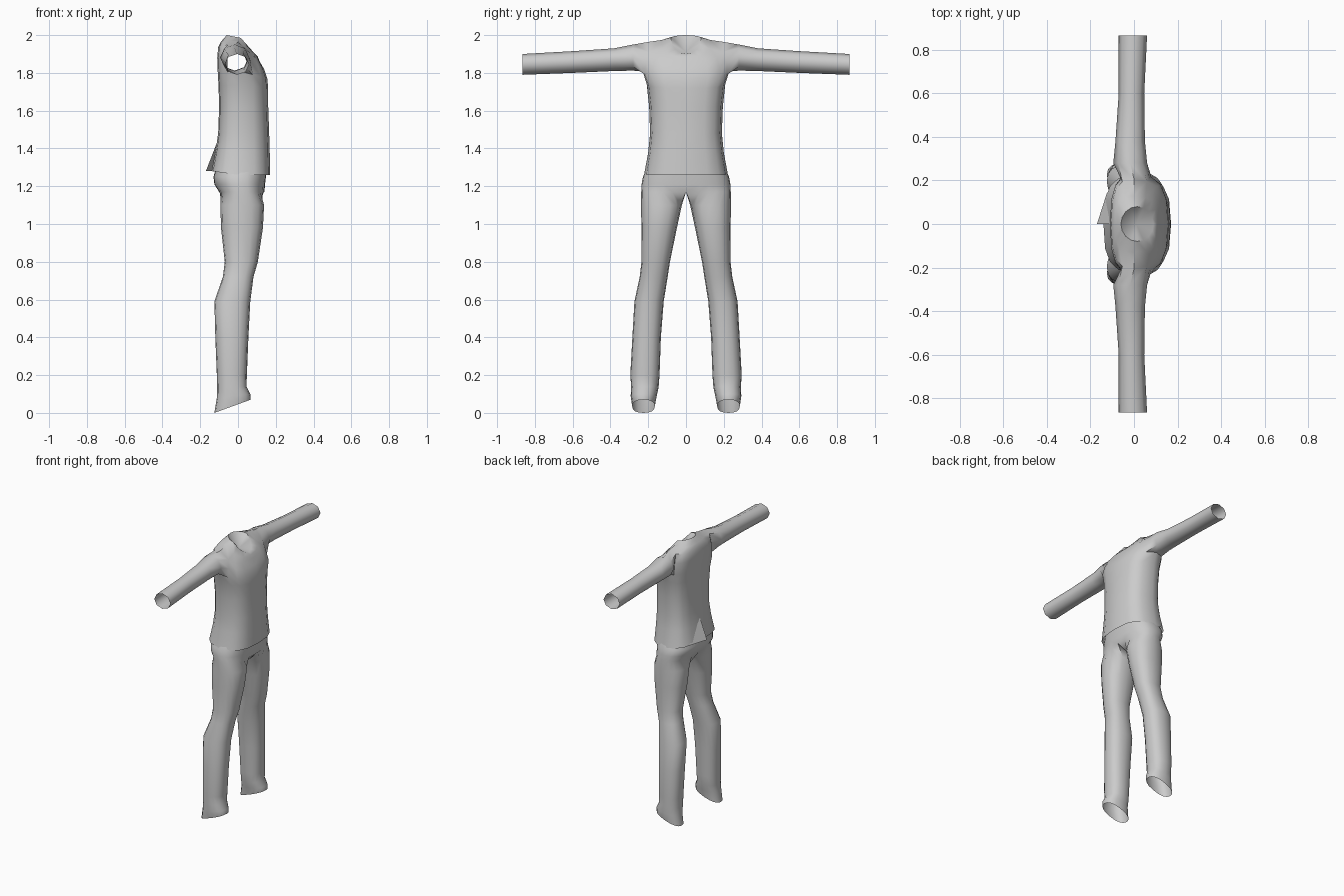
import bpy
import bmesh
from math import sin, cos, pi, radians

default_cube = bpy.data.objects.get("Cube")
if default_cube:
    bpy.data.objects.remove(default_cube, do_unlink=True)

# One plain cloth colour
cloth = bpy.data.materials.new("grey cloth")
cloth.use_nodes = True
cloth.diffuse_color = (0.6, 0.6, 0.6, 1)
cloth.node_tree.nodes["Principled BSDF"].inputs["Base Color"].default_value = (0.6, 0.6, 0.6, 1)


def power(value, exponent):
    """Signed power, for rounded-box cross-sections."""
    return abs(value) ** exponent * (1 if value >= 0 else -1)


def loft(bm, rings, closed, skip=()):
    """Join neighbouring rings of vertices with quads."""
    for r, (low, high) in enumerate(zip(rings, rings[1:])):
        count = len(low)
        for i in range(count if closed else count - 1):
            if (r, i) not in skip:
                j = (i + 1) % count
                bm.faces.new((low[i], low[j], high[j], high[i]))


def finish(name, bm, mirrored=True):
    """Turn a bmesh into a smooth object, mirrored across the body."""
    loose = [v for v in bm.verts if not v.link_faces]
    bmesh.ops.delete(bm, geom=loose, context='VERTS')
    bmesh.ops.recalc_face_normals(bm, faces=bm.faces)
    mesh = bpy.data.meshes.new(name)
    bm.to_mesh(mesh)
    bm.free()
    mesh.materials.append(cloth)
    obj = bpy.data.objects.new(name, mesh)
    bpy.context.collection.objects.link(obj)
    if mirrored:
        mirror = obj.modifiers.new("Mirror", 'MIRROR')
        mirror.use_axis = (False, True, False)
        mirror.merge_threshold = 0.001
    bpy.ops.object.select_all(action='DESELECT')
    obj.select_set(True)
    bpy.context.view_layer.objects.active = obj
    bpy.ops.object.shade_smooth_by_angle(angle=radians(50))
    return obj


# Shirt half: side width, side z, front x, front z, back x, back z
torso_rows = [
    (0.222, 1.26, 0.17, 1.26, -0.14, 1.28),
    (0.20, 1.38, 0.168, 1.38, -0.118, 1.39),
    (0.19, 1.48, 0.165, 1.48, -0.105, 1.48),
    (0.195, 1.62, 0.16, 1.62, -0.10, 1.62),
    (0.208, 1.74, 0.16, 1.72, -0.103, 1.73),
    (0.23, 1.812, 0.155, 1.77, -0.107, 1.80),
    (0.222, 1.89, 0.138, 1.82, -0.11, 1.88),
    (0.205, 1.963, 0.115, 1.86, -0.105, 1.935),
    (0.13, 1.974, 0.105, 1.885, -0.09, 1.965),
    (0.08, 1.985, 0.09, 1.90, -0.06, 2.0),
]
# Sleeve: y, back x, front x, bottom z, top z
sleeve_rows = [
    (0.28, -0.095, 0.06, 1.812, 1.95),
    (0.38, -0.085, 0.05, 1.81, 1.93),
    (0.60, -0.07, 0.047, 1.80, 1.915),
    (0.865, -0.07, 0.06, 1.79, 1.90),
]

bm = bmesh.new()
rings = []
for width, side_z, front, front_z, back, back_z in torso_rows:
    neck = width < 0.1
    ring = []
    for i in range(9):
        a = pi * i / 8
        t = power(cos(a), 1 if neck else 0.7)
        y = width * power(sin(a), 1 if neck else 0.7) if 0 < i < 8 else 0
        centre = 0.015 if neck else 0
        reach, end_z = (front, front_z) if t >= 0 else (back, back_z)
        x = centre + (reach - centre) * abs(t)
        ring.append(bm.verts.new((x, y, side_z + (end_z - side_z) * abs(t))))
    rings.append(ring)

# Leave the armhole open, then run the sleeve out of it
armhole = 6
loft(bm, rings, False, {(r, i) for r in (armhole - 1, armhole) for i in (3, 4)})
steps = [(0, -1), (1, -1), (1, 0), (1, 1), (0, 1), (-1, 1), (-1, 0), (-1, -1)]
sleeve = [[rings[armhole + dr][4 + dc] for dr, dc in steps]]
for y, back, front, low, high in sleeve_rows:
    ring = []
    for i in range(8):
        a = pi * i / 4
        ring.append(bm.verts.new(((front + back) / 2 + (front - back) / 2 * cos(a), y,
                                  (high + low) / 2 + (high - low) / 2 * sin(a))))
    sleeve.append(ring)
loft(bm, sleeve, True)

# Sunken panel inside the collar
apex = bm.verts.new((0.01, 0, 1.91))
for a, b in zip(rings[-1], rings[-1][1:]):
    bm.faces.new((a, b, apex))
finish("shirt", bm)

# Loose fold at the back of the hem
bm = bmesh.new()
bm.faces.new([bm.verts.new(p) for p in
              ((-0.17, 0, 1.28), (-0.108, 0, 1.44), (-0.125, 0.14, 1.28))])
finish("shirt_back_fold", bm, mirrored=False)

# Trousers: hips as half rings (z, width, back x, front x)
hip_rows = [
    (1.30, 0.205, -0.115, 0.15),
    (1.25, 0.228, -0.13, 0.148),
    (1.21, 0.235, -0.125, 0.143),
    (1.17, 0.237, -0.10, 0.14),
]
# Leg: back z, front z, inner y, outer y, back x, front x
leg_rows = [
    (1.10, 1.10, 0.022, 0.238, -0.093, 0.138),
    (0.98, 0.98, 0.048, 0.236, -0.09, 0.132),
    (0.80, 0.80, 0.085, 0.236, -0.07, 0.105),
    (0.72, 0.72, 0.097, 0.245, -0.08, 0.082),
    (0.59, 0.59, 0.118, 0.273, -0.125, 0.065),
    (0.40, 0.40, 0.133, 0.284, -0.12, 0.055),
    (0.20, 0.20, 0.14, 0.295, -0.112, 0.047),
    (0.13, 0.14, 0.145, 0.29, -0.11, 0.045),
    (0.08, 0.10, 0.155, 0.293, -0.112, 0.065),
    (0.0, 0.07, 0.165, 0.285, -0.125, 0.067),
]

SIDES = 16
bm = bmesh.new()
rings = []
for z, width, back, front in hip_rows:
    mid, half = (front + back) / 2, (front - back) / 2
    ring = []
    for i in range(SIDES):
        turn = i - SIDES // 2
        if turn == -SIDES // 2:
            x, y = mid, 0
        else:
            b = turn / (SIDES // 2 - 1) * pi / 2
            x = mid + half * power(sin(b), 0.8)
            y = width * power(cos(b), 0.8) if abs(turn) < SIDES // 2 - 1 else 0
        ring.append(bm.verts.new((x, y, z)))
    rings.append(ring)
for back_z, front_z, inner, outer, back, front in leg_rows:
    ring = []
    for i in range(SIDES):
        a = 2 * pi * (i - SIDES // 2) / SIDES
        t = power(sin(a), 0.85)
        y = (inner + outer) / 2 + (outer - inner) / 2 * power(cos(a), 0.85)
        x = (front + back) / 2 + (front - back) / 2 * t
        ring.append(bm.verts.new((x, y, back_z + (front_z - back_z) * (t + 1) / 2)))
    rings.append(ring)
# The hips stay open along the centre, so the two halves join above the crotch
loft(bm, rings, True, {(r, i) for r in range(len(hip_rows) - 1) for i in (0, SIDES - 1)})
finish("trousers", bm)
